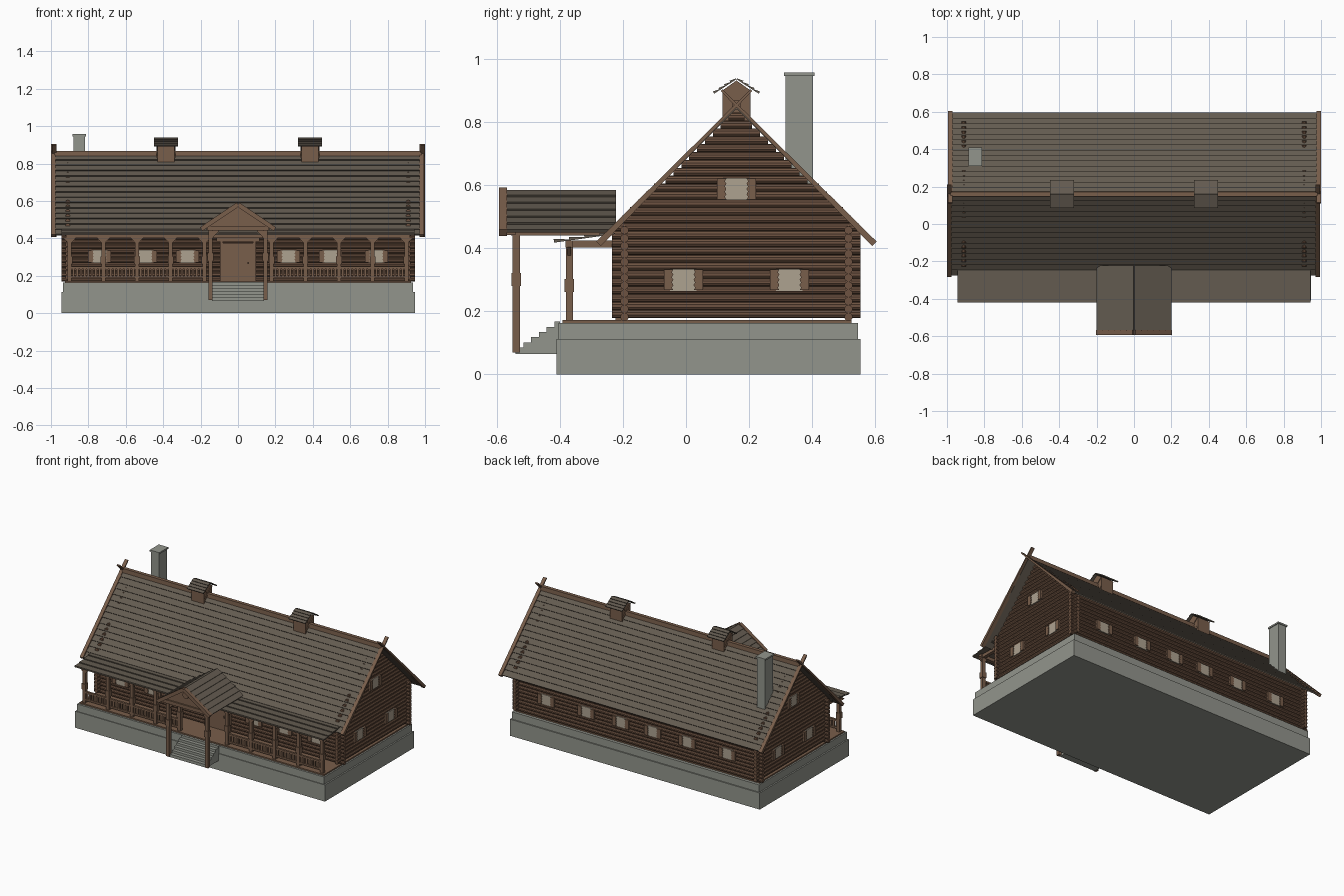
import bpy, bmesh, math

if "Cube" in bpy.data.objects:
    bpy.data.objects.remove(bpy.data.objects["Cube"])


def material(name, rgb):
    m = bpy.data.materials.new(name)
    m.diffuse_color = (*rgb, 1)
    m.use_nodes = True
    m.node_tree.nodes["Principled BSDF"].inputs["Base Color"].default_value = m.diffuse_color
    return m


LOG = material("log brown", (0.155, 0.086, 0.053))
TRIM = material("trim brown", (0.19, 0.112, 0.07))
ROOF = material("roof grey brown", (0.125, 0.104, 0.08))
STONE = material("stone grey", (0.29, 0.30, 0.265))
PANE = material("window beige", (0.42, 0.36, 0.28))


class Part:
    """Collects boxes and prisms into one object."""
    def __init__(self, name, mat):
        self.name, self.mat, self.bm = name, mat, bmesh.new()

    def prism(self, axis, pts, a, b):
        # extrude a 2D profile along an axis
        def at(p, k):
            return {'x': (k, p[0], p[1]), 'y': (p[0], k, p[1]), 'z': (p[0], p[1], k)}[axis]
        lo = [self.bm.verts.new(at(p, a)) for p in pts]
        hi = [self.bm.verts.new(at(p, b)) for p in pts]
        self.bm.faces.new(lo)
        self.bm.faces.new(hi[::-1])
        n = len(pts)
        for i in range(n):
            j = (i + 1) % n
            self.bm.faces.new((lo[i], hi[i], hi[j], lo[j]))

    def box(self, x0, x1, y0, y1, z0, z1):
        self.prism('z', [(x0, y0), (x1, y0), (x1, y1), (x0, y1)], z0, z1)

    def log(self, axis, u, v, a, b, r=0.0132, n=10):
        self.prism(axis, [(u + r * math.cos((i + .5) * math.tau / n),
                           v + r * math.sin((i + .5) * math.tau / n)) for i in range(n)], a, b)

    def done(self):
        bmesh.ops.recalc_face_normals(self.bm, faces=self.bm.faces)
        me = bpy.data.meshes.new(self.name)
        self.bm.to_mesh(me)
        self.bm.free()
        me.materials.append(self.mat)
        ob = bpy.data.objects.new(self.name, me)
        bpy.context.collection.objects.link(ob)


def slope(apex, s, ang, pts):
    # map (distance down slope, height above slope) to a profile plane
    c, d = math.cos(ang), math.sin(ang)
    return [(apex[0] + s * (c * p + d * q), apex[1] - d * p + c * q) for p, q in pts]


def shingles(length, rows, lo=0.004, hi=0.011):
    # saw-toothed roof profile
    pts = [(0, 0), (length, 0)]
    for i in range(rows, 0, -1):
        pts += [(length * i / rows, hi), (length * (i - 1) / rows, lo)]
    return pts


YC = 0.16          # ridge line
A45 = math.pi / 4

# stone base and entrance steps
p = Part("foundation", STONE)
p.box(-.945, .945, -.41, .553, 0, .113)
p.box(-.935, .935, -.405, .545, .113, .163)
p.done()
p = Part("entrance_steps", STONE)
prof = [(-.40, .065), (-.54, .065)]
for i in range(6):
    y = -.54 + i * .0245
    prof += [(y, .085 + i * .0165), (y + .0245, .085 + i * .0165)]
p.prism('x', prof[:-1] + [(-.40, .1675)], -.14, .14)
p.done()

# floor boards
p = Part("porch_floor", TRIM)
p.box(-.925, .925, -.392, .525, .16, .172)
p.done()

# log walls: long walls and side walls interlock at the corners
p = Part("long_log_walls", LOG)
for k in range(12):
    for y in (-.195, .515):
        p.log('x', y, .182 + .025 * k, -.945, .945)
p.done()
p = Part("side_log_walls", LOG)
for k in range(26):
    z = .192 + .025 * k
    half = min(.394, .842 - z + (.012 if z < .6 else 0))
    mid = .159 if z < .45 else YC
    for x in (-.91, .91):
        p.log('y', x, z, mid - half, mid + half)
p.done()

# main roof
p = Part("main_roof", ROOF)
for s in (-1, 1):
    p.prism('x', slope((YC, .843), s, A45, shingles(.605, 15)), -.98, .98)
p.done()
p = Part("roof_edge_boards", TRIM)
for x in (-.985, .985):
    for s in (-1, 1):
        p.prism('x', slope((YC, .843), s, A45, [(-.075, .004), (.612, -.004), (.612, .016), (-.075, .012)]),
                x - .012 + s * .002, x + .012 + s * .002)
p.done()
p = Part("ridge_beam", TRIM)
p.prism('x', [(YC - .014, .84), (YC + .014, .84), (YC + .012, .868), (YC - .012, .868)], -.98, .98)
p.done()

# chimney
p = Part("chimney", STONE)
p.box(-.88, -.818, .315, .403, .5, .948)
p.box(-.885, -.813, .31, .408, .946, .957)
p.done()

# roof vents on the ridge
body, cap = Part("roof_vent_boxes", TRIM), Part("roof_vent_roofs", ROOF)
for cx in (-.385, .385):
    body.box(cx - .046, cx + .046, YC - .045, YC + .045, .80, .902)
    body.prism('x', [(YC - .045, .90), (YC + .045, .90), (YC, .932)], cx - .046, cx + .046)
    for s in (-1, 1):
        body.prism('x', [(YC - s * .045, .83), (YC - s * .035, .83), (YC + s * .045, .90), (YC + s * .035, .90)],
                   cx - .05, cx + .05)
        cap.prism('x', slope((YC, .936), s, math.radians(33), shingles(.084, 4, .003, .008)), cx - .063, cx + .063)
body.done()
cap.done()

# porch roof and beams
p = Part("porch_roof", ROOF)
p.prism('x', slope((-.225, .445), -1, math.radians(8), shingles(.195, 4)), -.943, .943)
p.done()
p = Part("porch_beams", TRIM)
p.box(-.92, .92, -.382, -.358, .402, .424)
for x in (-.9, .9):
    p.box(x - .011, x + .011, -.38, -.2, .402, .424)
p.done()

# porch posts with collars and brackets
p = Part("porch_posts", TRIM)
posts = [.18, .36, .54, .72, .90]
for x in [s * v for s in (-1, 1) for v in posts]:
    p.box(x - .011, x + .011, -.381, -.359, .17, .405)
    p.box(x - .015, x + .015, -.385, -.355, .262, .302)
    p.prism('y', [(x - .035, .404), (x + .035, .404), (x, .365)], -.376, -.364)
p.done()

# porch railing between posts
p = Part("porch_railing", TRIM)
for s in (-1, 1):
    for a, b in zip(posts, posts[1:]):
        x0, x1 = sorted((s * a, s * b))
        for z in (.187, .237):
            p.box(x0, x1, -.377, -.363, z, z + .012)
        for i in range(1, 9):
            x = x0 + (x1 - x0) * i / 9
            p.box(x - .006, x + .006, -.374, -.366, .19, .24)
p.done()

# entrance canopy
ANG = math.atan2(.135, .2)
p = Part("canopy_roof", ROOF)
for s in (-1, 1):
    p.prism('y', slope((0, .582), s, ANG, shingles(.236, 6)), -.575, -.222)
p.done()
p = Part("canopy_front", TRIM)
for s in (-1, 1):
    p.prism('y', slope((0, .582), s, ANG, [(0, -.012), (.238, -.012), (.238, .012), (0, .012)]), -.593, -.568)
    p.box(s * .147 - .012, s * .147 + .012, -.555, -.22, .44, .462)
p.prism('y', [(-.17, .458), (.17, .458), (0, .575)], -.56, -.545)
p.box(-.165, .165, -.57, -.54, .442, .466)
p.log('y', 0, .533, -.568, -.55, .022, 16)
p.done()
p = Part("canopy_posts", TRIM)
for x in (-.147, .147):
    p.box(x - .011, x + .011, -.55, -.527, .07, .445)
    p.box(x - .015, x + .015, -.554, -.523, .28, .322)
    s = 1 if x < 0 else -1
    p.prism('y', [(x, .445), (x + s * .05, .445), (x, .39)], -.545, -.533)
p.done()

# front door
p = Part("front_door", TRIM)
p.box(-.08, .08, -.22, -.2, .172, .375)
p.box(-.115, .115, -.225, -.2, .383, .402)
for x in (-.088, .088):
    p.box(x - .007, x + .007, -.224, -.2, .172, .385)
p.box(.05, .058, -.23, -.22, .262, .275)
p.done()

# windows: pane plus pair of scalloped shutters on the wall plane
panes, shutters = Part("window_panes", PANE), Part("window_shutters", TRIM)


def window(axis, wall, out, u, z):
    panes.prism(axis, [(u - .042, z - .035), (u + .042, z - .035), (u + .042, z + .035), (u - .042, z + .035)],
                wall + out * .010, wall + out * .017)
    for s in (-1, 1):
        pts = [(u + s * .062, z - .033), (u + s * .062, z + .033)]
        for i in range(9):
            pts.append((u + s * (.037 if i % 2 else .032), z + .033 - .066 * i / 8))
        shutters.prism(axis, pts, wall + out * .008, wall + out * .023)


for s in (-1, 1):
    for v in (.27, .495, .74):
        window('y', -.195, -1, s * v, .303)
    for v in (.12, .382, .685):
        window('y', .515, 1, s * v, .303)
    for y, z in ((-.008, .30), (.328, .30), (YC, .588)):
        window('x', s * .91, s, y, z)
panes.done()
shutters.done()
